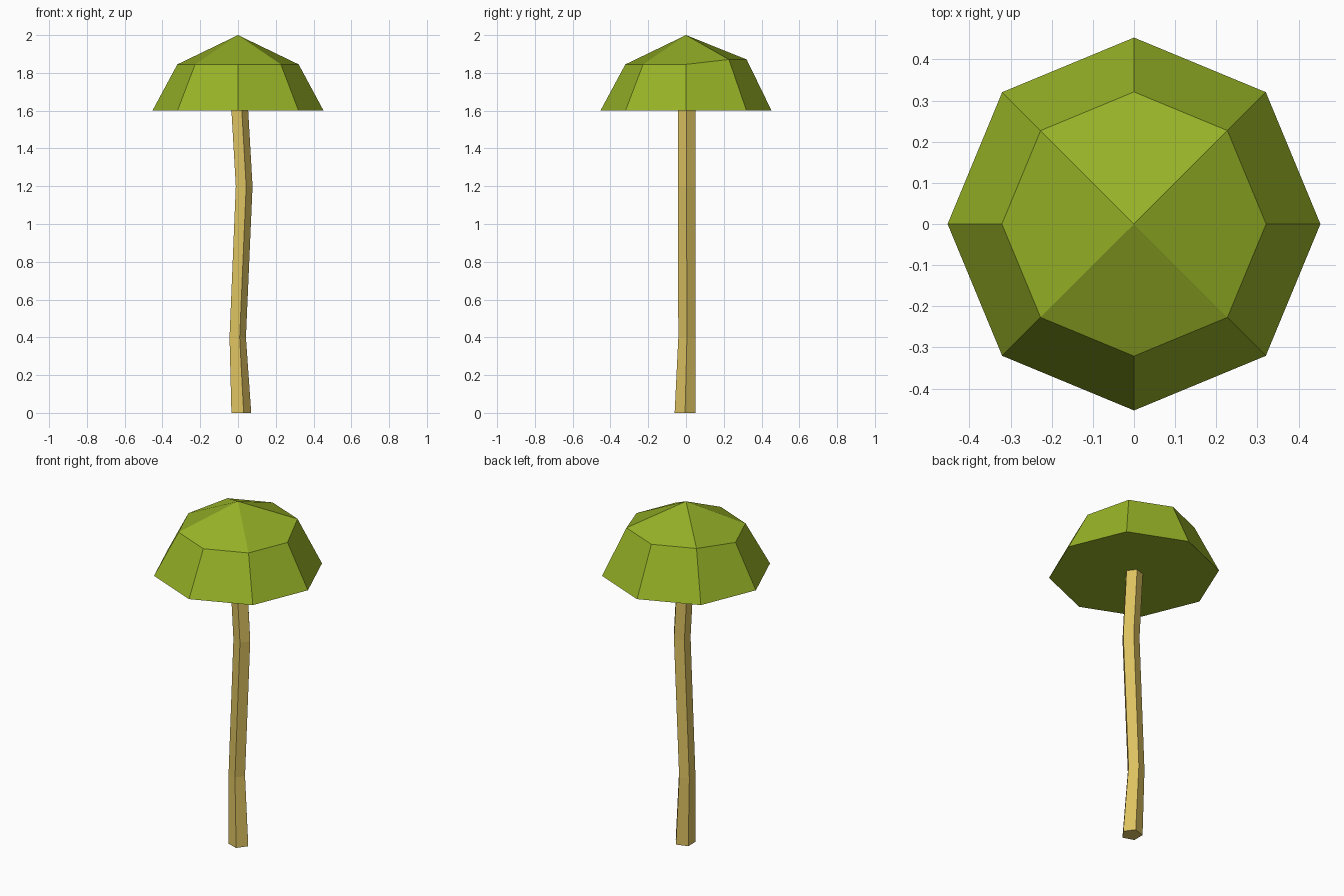
import bpy
import math

cube = bpy.data.objects.get("Cube")
if cube:
    bpy.data.objects.remove(cube, do_unlink=True)


def make_material(name, color):
    mat = bpy.data.materials.new(name)
    mat.use_nodes = True
    mat.diffuse_color = color
    mat.node_tree.nodes["Principled BSDF"].inputs["Base Color"].default_value = color
    return mat


def make_object(name, verts, faces, mat):
    mesh = bpy.data.meshes.new(name)
    mesh.from_pydata(verts, [], faces)
    mesh.materials.append(mat)
    mesh.update()
    obj = bpy.data.objects.new(name, mesh)
    bpy.context.collection.objects.link(obj)
    return obj


def ring(sides, radius, cx, cy, z):
    step = math.tau / sides
    return [(cx + radius * math.cos(i * step), cy + radius * math.sin(i * step), z)
            for i in range(sides)]


def wall(sides, level):
    """Quads joining one ring to the next ring above it."""
    low, high = level * sides, (level + 1) * sides
    return [(low + i, low + (i + 1) % sides, high + (i + 1) % sides, high + i)
            for i in range(sides)]


bark = make_material("tan bark", (0.72, 0.54, 0.12, 1))
leaf = make_material("leaf green", (0.31, 0.45, 0.02, 1))

# Trunk: a crooked five-sided stem (radius, x, y, z)
SIDES = 5
sections = [(0.058, 0.012, -0.005, 0), (0.048, -0.006, 0.005, 0.4),
            (0.049, 0.028, 0.003, 1.2), (0.049, 0.005, 0.003, 1.6)]
verts, faces = [], [tuple(reversed(range(SIDES)))]
for level, section in enumerate(sections):
    verts += ring(SIDES, *section)
    if level:
        faces += wall(SIDES, level - 1)
faces.append(tuple(range(len(verts) - SIDES, len(verts))))
make_object("trunk", verts, faces, bark)

# Canopy: eight-sided dome, its shoulder slightly higher at the back
SIDES = 8
shoulder = [(x, y, 1.871 if y > 0.1 else 1.845)
            for x, y, z in ring(SIDES, 0.321, 0, 0, 0)]
verts = ring(SIDES, 0.453, 0, 0, 1.6) + shoulder + [(0, 0, 2)]
faces = [tuple(reversed(range(SIDES)))] + wall(SIDES, 0)
# Four kite-shaped roof faces meet at the tip
for i in range(0, SIDES, 2):
    faces.append((2 * SIDES, SIDES + (i - 1) % SIDES, SIDES + i, SIDES + i + 1))
make_object("canopy", verts, faces, leaf)
